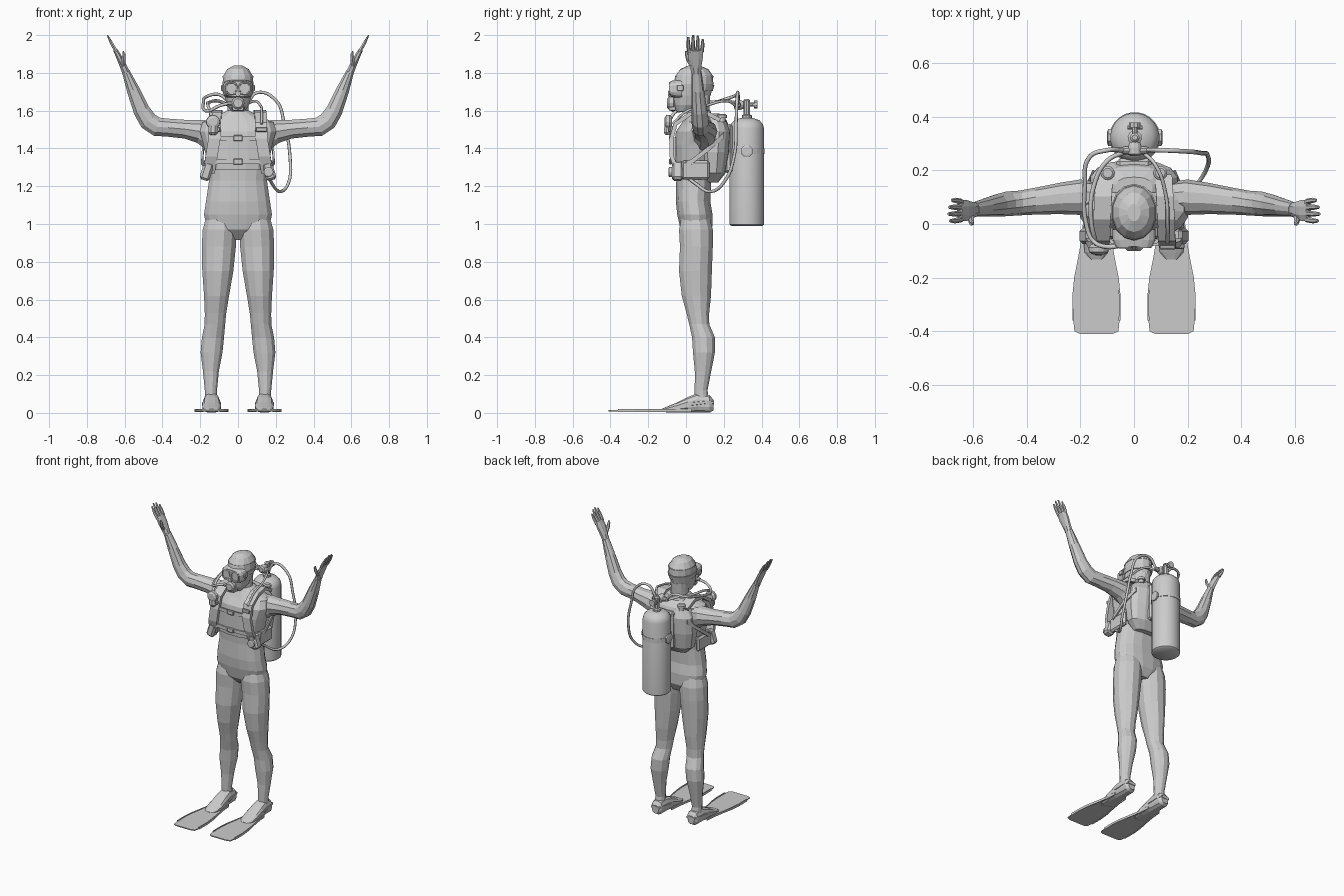
import bpy, bmesh, math
from mathutils import Vector as V

def finish(name, bm, mirror=False, smooth=False):
    bmesh.ops.recalc_face_normals(bm, faces=bm.faces)
    me = bpy.data.meshes.new(name)
    bm.to_mesh(me)
    bm.free()
    ob = bpy.data.objects.new(name, me)
    bpy.context.collection.objects.link(ob)
    if mirror:
        ob.modifiers.new("mirror", 'MIRROR')
    if smooth:
        bpy.context.view_layer.objects.active = ob
        ob.select_set(True)
        bpy.ops.object.shade_smooth_by_angle(angle=math.radians(40))
        ob.select_set(False)
    return ob

def loft(name, rings, n=12, e=1.0, mirror=False, smooth=False):
    """Skin rings given as (centre, half axis U, half axis W); e < 1 makes them squarer."""
    bm = bmesh.new()
    sq = lambda v: math.copysign(abs(v) ** e, v)
    loops = []
    for c, u, w in rings:
        a = [2 * math.pi * (i + .5) / n for i in range(n)]
        loops.append([bm.verts.new(c + u * sq(math.cos(t)) + w * sq(math.sin(t))) for t in a])
    for p, q in zip(loops, loops[1:]):
        for i in range(n):
            j = (i + 1) % n
            bm.faces.new((p[i], p[j], q[j], q[i]))
    bm.faces.new(loops[0])
    bm.faces.new(loops[-1])
    return finish(name, bm, mirror, smooth)

def level(rows):      # horizontal rings: z, x0, x1, y0, y1
    return [(V(((a + b) / 2, (c + d) / 2, z)), V(((b - a) / 2, 0, 0)), V((0, (d - c) / 2, 0)))
            for z, a, b, c, d in rows]

def centred(rows):    # horizontal rings about x = 0: z, rx, y0, y1
    return level([(z, -r, r, c, d) for z, r, c, d in rows])

def upright(rows):    # rings facing y: y, x0, x1, z0, z1
    return [(V(((a + b) / 2, y, (c + d) / 2)), V(((b - a) / 2, 0, 0)), V((0, 0, (d - c) / 2)))
            for y, a, b, c, d in rows]

def limb(name, pts, n=10):   # x, y, z, in-plane radius, y radius
    rings = []
    for i, p in enumerate(pts):
        t = V(pts[min(i + 1, len(pts) - 1)][:3]) - V(pts[max(i - 1, 0)][:3])
        t.y = 0
        t.normalize()
        rings.append((V(p[:3]), V((t.z, 0, -t.x)) * p[3], V((0, p[4], 0))))
    return loft(name, rings, n, mirror=True)

def turned(name, base, axis, prof, n=16, **k):   # profile of (distance, radius)
    ax = V(axis).normalized()
    u = ax.orthogonal().normalized()
    w = ax.cross(u)
    return loft(name, [(V(base) + ax * d, u * r, w * r) for d, r in prof], n, **k)

def strap(name, pts, wide, thick, mirror=False):
    wide = V(wide)
    rings = []
    for i, p in enumerate(pts):
        t = V(pts[min(i + 1, len(pts) - 1)]) - V(pts[max(i - 1, 0)])
        rings.append((V(p), wide * 1.414, t.cross(wide).normalized() * thick * 1.414))
    return loft(name, rings, 4, mirror=mirror)

def box(name, c, size, rot=0, bevel=.006, mirror=False):
    bm = bmesh.new()
    bmesh.ops.create_cube(bm, size=1)
    for v in bm.verts:
        x, y, z = v.co.x * size[0], v.co.y * size[1], v.co.z * size[2]
        v.co = V((x * math.cos(rot) - z * math.sin(rot), y, x * math.sin(rot) + z * math.cos(rot))) + V(c)
    bmesh.ops.bevel(bm, geom=bm.edges[:], offset=bevel, segments=1, affect='EDGES')
    return finish(name, bm, mirror)

def hose(name, pts, r=.0085):
    cu = bpy.data.curves.new(name, 'CURVE')
    cu.dimensions, cu.bevel_depth, cu.bevel_resolution, cu.resolution_u = '3D', r, 2, 6
    cu.use_fill_caps = True
    s = cu.splines.new('BEZIER')
    s.bezier_points.add(len(pts) - 1)
    for b, p in zip(s.bezier_points, pts):
        b.co = p
        b.handle_left_type = b.handle_right_type = 'AUTO'
    bpy.context.collection.objects.link(bpy.data.objects.new(name, cu))

# Body
loft("torso", centred([(.915, .07, .02, .11), (.97, .165, -.03, .14), (1.05, .183, -.048, .142),
     (1.12, .172, -.055, .13), (1.23, .156, -.053, .135), (1.32, .165, -.058, .14), (1.42, .185, -.065, .15),
     (1.49, .205, -.055, .16), (1.54, .19, -.02, .155), (1.575, .105, .0, .14), (1.60, .06, .01, .13)]), 16, .85)
loft("leg", level([(1.06, .02, .165, -.02, .12), (.97, .003, .19, -.04, .145), (.88, .008, .195, -.035, .145),
     (.75, .022, .192, -.04, .14), (.62, .045, .182, -.025, .135), (.53, .06, .178, 0, .125),
     (.47, .066, .178, .015, .125), (.40, .072, .193, .03, .155), (.32, .08, .2, .035, .155),
     (.22, .1, .187, .045, .135), (.12, .11, .177, .045, .115), (.05, .108, .177, .045, .125)]), 12, mirror=True)
limb("arm", [(.12, .09, 1.46, .09, .065), (.2, .1, 1.49, .066, .066), (.28, .095, 1.502, .052, .058),
     (.37, .085, 1.51, .05, .05), (.43, .078, 1.515, .053, .046), (.475, .075, 1.545, .052, .046),
     (.51, .07, 1.6, .046, .042), (.555, .062, 1.71, .036, .034), (.595, .055, 1.81, .021, .027)])

# Hands
limb("palm", [(.592, .054, 1.80, .022, .028), (.607, .052, 1.835, .02, .032), (.628, .05, 1.88, .017, .042),
              (.65, .05, 1.922, .012, .042)], 8)
for i, l in enumerate((.88, 1, .95, .75)):
    y = .017 + .022 * i
    fan = (y - .05) * .15
    limb("finger_%d" % (i + 1), [(.643, y, 1.91, .011, .011), (.643 + .028 * l, y + fan, 1.91 + .05 * l, .009, .01),
         (.643 + .049 * l, y + fan, 1.91 + .09 * l, .004, .006)], 6)
limb("thumb", [(.61, .035, 1.835, .014, .016), (.606, .012, 1.87, .012, .012), (.604, .003, 1.9, .009, .009),
               (.608, 0, 1.915, .004, .005)], 6)

# Head
loft("neck", centred([(1.54, .075, .01, .14), (1.59, .058, .01, .125), (1.68, .058, .02, .13)]), 12)
loft("head", centred([(1.595, .035, -.05, .03), (1.63, .06, -.066, .1), (1.68, .074, -.072, .13),
     (1.74, .084, -.068, .145), (1.785, .08, -.055, .142), (1.82, .058, -.03, .118), (1.838, .024, .01, .075)]), 14)
loft("hood_seam", centred([(1.775, .084, -.06, .146), (1.783, .083, -.058, .146)]), 14)

# Mask
loft("mask_strap", centred([(1.705, .083, -.07, .142), (1.735, .088, -.07, .15)]), 14)
loft("mask_skirt", upright([(-.02, -.082, .082, 1.665, 1.765), (-.06, -.08, .08, 1.668, 1.762),
                            (-.083, -.07, .07, 1.675, 1.757)]), 16, .6)
for s in (-1, 1):
    rim = upright([(-.08, s * .035 - .033, s * .035 + .033, 1.682, 1.754),
                   (-.09, s * .035 - .03, s * .035 + .03, 1.685, 1.751),
                   (-.09, s * .035 - .025, s * .035 + .025, 1.69, 1.746),
                   (-.084, s * .035 - .024, s * .035 + .024, 1.691, 1.745)])
    loft("mask_lens", rim, 12, .7)
loft("mask_nose", upright([(-.07, -.02, .02, 1.67, 1.735), (-.095, -.013, .013, 1.675, 1.705)]), 8)
box("mask_buckle", (.083, -.03, 1.72), (.012, .035, .03), mirror=True, bevel=.003)

# Mouth regulator
turned("mouth_regulator", (0, -.055, 1.64), (0, -1, 0), [(0, .02), (.012, .033), (.035, .034), (.045, .024)], 12)
loft("exhaust_tee", upright([(-.055, -.035, .035, 1.598, 1.625), (-.09, -.03, .03, 1.6, 1.622)]), 8, .6)
turned("regulator_joint", (-.025, -.08, 1.64), (-1, 0, 0), [(0, .013), (.03, .012)], 8)

# Fins and boots
loft("boot", upright([(.145, .115, .165, .012, .07), (.125, .1, .18, .0, .095), (.06, .097, .183, 0, .105),
     (.01, .092, .188, 0, .085), (-.05, .088, .19, .002, .055), (-.105, .095, .185, .003, .032),
     (-.132, .118, .162, .006, .02)]), 12, .75, mirror=True)
loft("heel_strap", upright([(.148, .108, .172, .045, .065), (.11, .095, .185, .045, .068),
                            (.03, .088, .192, .035, .06)]), 8, .6, mirror=True)
bm = bmesh.new()
half = [(.03, .045), (-.05, .052), (-.13, .066), (-.2, .08), (-.27, .087), (-.36, .086), (-.4, .082), (-.41, .06)]
out = [(.14 + w, y) for y, w in half] + [(.14 - w, y) for y, w in reversed(half)]
face = bm.faces.new([bm.verts.new((x, y, .008 + max(0, y + .25) * .02)) for x, y in out])
ext = bmesh.ops.extrude_face_region(bm, geom=[face])
bmesh.ops.translate(bm, vec=(0, 0, .007), verts=[g for g in ext["geom"] if isinstance(g, bmesh.types.BMVert)])
finish("fin_blade", bm, True)
for s in (-1, 1):
    strap("fin_rail", [(.14 + s * w, y, .013) for y, w in half[:6]], (.003, 0, 0), .008, True)

# Buoyancy vest
loft("vest_back", centred([(1.22, .1, .09, .17), (1.27, .155, .07, .21), (1.38, .172, .05, .232),
     (1.49, .165, .06, .238), (1.55, .125, .07, .215), (1.585, .07, .09, .175)]), 14, .8)
box("tank_plate", (0, .225, 1.4), (.13, .04, .26), bevel=.012)
strap("shoulder_strap", [(.155, -.045, 1.27), (.14, -.076, 1.36), (.125, -.078, 1.45), (.122, -.055, 1.53),
      (.12, .02, 1.582), (.115, .1, 1.592), (.11, .18, 1.55)], (.032, 0, 0), .011, True)
loft("waist_belt", centred([(1.285, .172, -.068, .16), (1.325, .175, -.07, .165)]), 16, .85)
strap("chest_panel", [(-.11, -.06, 1.395), (-.05, -.07, 1.395), (.05, -.07, 1.395), (.11, -.06, 1.395)],
      (0, 0, .062), .006)
for z in (1.455, 1.33):
    strap("chest_strap", [(-.12, -.072, z), (-.05, -.078, z), (.05, -.078, z), (.12, -.072, z)], (0, 0, .012), .005)
    box("strap_buckle", (0, -.083, z), (.05, .014, .032), bevel=.004)
box("side_panel", (.172, .05, 1.285), (.03, .15, .1), mirror=True, bevel=.012)
box("weight_pouch", (.165, -.045, 1.28), (.055, .06, .1), rot=.3, mirror=True, bevel=.012)
strap("side_strap", [(.165, -.04, 1.3), (.19, .03, 1.33), (.185, .12, 1.4), (.15, .2, 1.47)], (0, 0, .014), .005, True)
box("strap_ring", (.125, -.088, 1.5), (.06, .014, .025), mirror=True, bevel=.004)
turned("dump_valve", (.098, .19, 1.54), (0, 0, 1), [(0, .018), (.02, .018), (.02, .026), (.036, .026), (.042, .018)],
       12, mirror=True)

# Tank with band and valve
T = (.003, .322, 0)
turned("tank", T, (0, 0, 1), [(.99, .082), (.998, .092), (1.505, .092), (1.53, .085), (1.55, .066), (1.562, .03)],
       24, smooth=True)
turned("tank_band", T, (0, 0, 1), [(1.37, .095), (1.4, .095)], 24)
for s in (-1, 1):
    turned("band_lug", (T[0] + s * .085, T[1], 1.385), (s, 0, 0), [(0, .034), (.014, .034), (.018, .024)], 8)
box("band_bridge", (0, .24, 1.385), (.1, .04, .035))
turned("tank_valve", T, (0, 0, 1), [(1.55, .027), (1.575, .027), (1.58, .018), (1.655, .018), (1.662, .01)], 10)
turned("valve_stem", (.003, .29, 1.632), (0, 1, 0), [(0, .011), (.07, .011), (.07, .022), (.088, .022)], 10)
turned("valve_cross_bar", (-.025, .36, 1.632), (1, 0, 0), [(0, .008), (.056, .008)], 8)
turned("first_stage", (.003, .305, 1.63), (0, -1, 0), [(0, .02), (.02, .026), (.045, .026), (.052, .016)], 12)
turned("hose_manifold", (-.05, .275, 1.63), (1, 0, 0), [(0, .011), (.02, .016), (.086, .016), (.106, .011)], 10)

# Hoses, gauge and spare regulator
hose("breathing_hose", [(-.04, .275, 1.635), (-.1, .275, 1.685), (-.165, .25, 1.675), (-.183, .14, 1.64),
     (-.178, 0, 1.605), (-.15, -.065, 1.6), (-.1, -.085, 1.625), (-.045, -.08, 1.64)])
hose("gauge_hose", [(.05, .275, 1.635), (.1, .275, 1.695), (.2, .27, 1.655), (.245, .265, 1.53), (.275, .255, 1.36),
     (.268, .2, 1.22), (.225, .13, 1.172), (.18, .05, 1.215), (.16, -.03, 1.28)])
hose("spare_hose", [(-.03, .27, 1.62), (-.1, .235, 1.65), (-.15, .14, 1.645), (-.16, .02, 1.63), (-.145, -.06, 1.59),
     (-.135, -.085, 1.55)])
hose("inflator_hose", [(.03, .27, 1.62), (.08, .22, 1.65), (.12, .1, 1.625), (.125, 0, 1.595), (.125, -.07, 1.53)], .007)
turned("spare_regulator", (-.132, -.075, 1.54), (0, -1, 0), [(0, .026), (.012, .038), (.03, .036), (.038, .022)], 12)
turned("spare_mouthpiece", (-.132, -.092, 1.52), (0, 0, -1), [(0, .024), (.035, .028), (.05, .016)], 8)
turned("pressure_gauge", (.162, -.075, 1.275), (0, -1, 0), [(0, .026), (.014, .026), (.018, .02)], 12)
